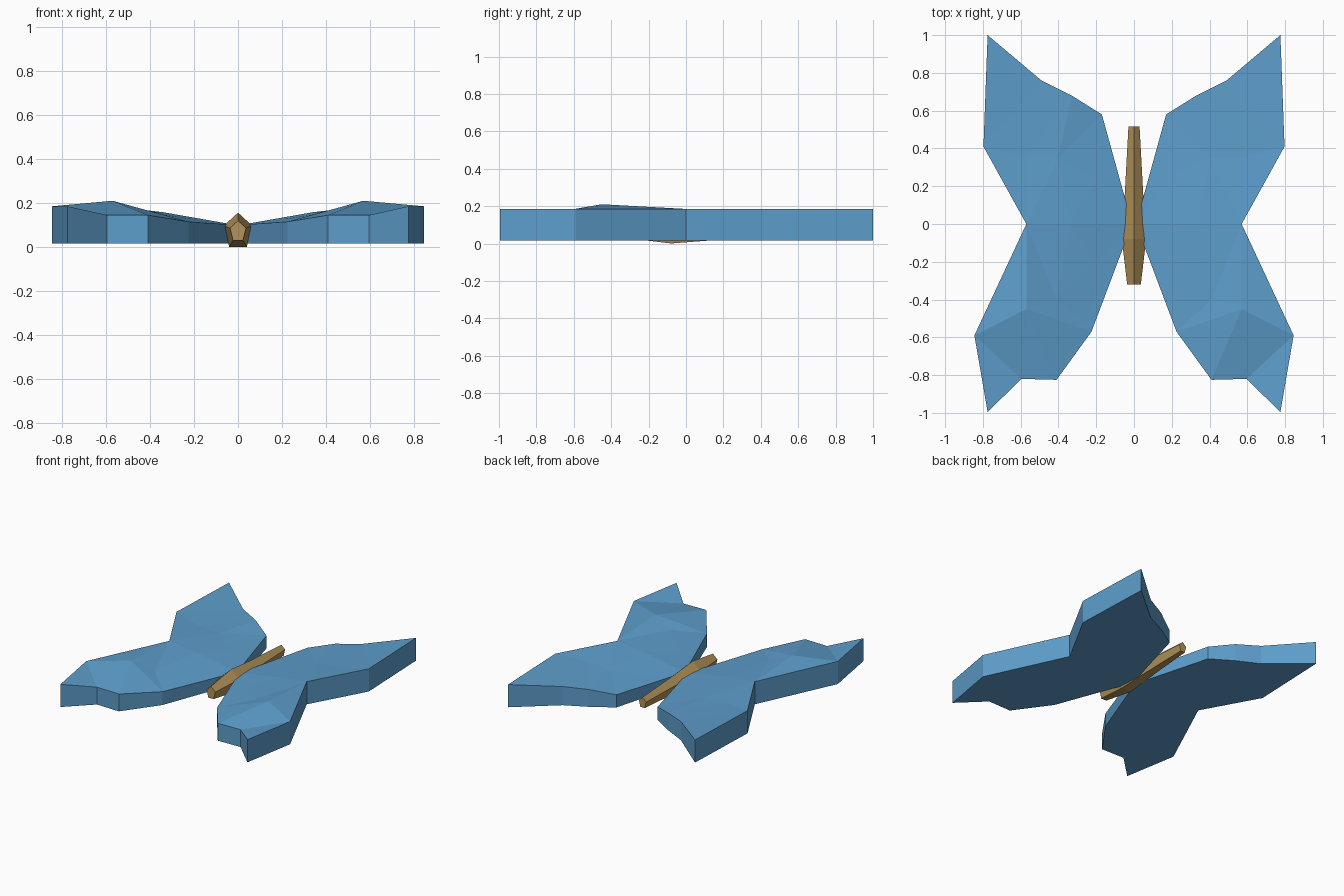
import bpy, bmesh, math
from mathutils import Vector
from mathutils.geometry import delaunay_2d_cdt

if "Cube" in bpy.data.objects:
    bpy.data.objects.remove(bpy.data.objects["Cube"])


def material(name, color):
    m = bpy.data.materials.new(name)
    m.diffuse_color = (*color, 1)
    m.use_nodes = True
    m.node_tree.nodes["Principled BSDF"].inputs["Base Color"].default_value = m.diffuse_color
    return m


def finish(bm, name, mat):
    bmesh.ops.recalc_face_normals(bm, faces=bm.faces)
    mesh = bpy.data.meshes.new(name)
    bm.to_mesh(mesh)
    bm.free()
    mesh.materials.append(mat)
    ob = bpy.data.objects.new(name, mesh)
    bpy.context.collection.objects.link(ob)
    return ob


BASE = 0.015
# wing outline and raised inner points, each with its top height
OUTLINE = [(0.01, 0, 0.10), (0.17, 0.58, 0.11), (0.33, 0.68, 0.145), (0.49, 0.76, 0.155),
           (0.775, 1.0, 0.185), (0.797, 0.41, 0.185), (0.57, 0, 0.185),
           (0.845, -0.59, 0.185), (0.775, -0.995, 0.185), (0.595, -0.82, 0.145),
           (0.41, -0.825, 0.145), (0.225, -0.57, 0.115)]
INNER = [(0.57, -0.45, 0.21), (0.41, -0.40, 0.158), (0.34, 0, 0.158), (0.20, -0.2, 0.125),
         (0.20, 0.25, 0.125), (0.40, 0.35, 0.155), (0.57, 0.35, 0.165)]


def wing(name, side, mat):
    pts = OUTLINE + INNER
    n = len(OUTLINE)
    # triangulated top sheet inside the outline
    tris = delaunay_2d_cdt([Vector(p[:2]) for p in pts],
                           [(i, (i + 1) % n) for i in range(n)],
                           [list(range(n))], 1, 1e-5)
    bm = bmesh.new()
    top = []
    for co, src in zip(tris[0], tris[3]):
        top.append(bm.verts.new((side * co.x, co.y, pts[src[0]][2])))
    for f in tris[2]:
        bm.faces.new([top[i] for i in f])
    # vertical rim and flat underside
    rim = [next(v for v, s in zip(top, tris[3]) if i in s) for i in range(n)]
    low = [bm.verts.new((v.co.x, v.co.y, BASE)) for v in rim]
    for i in range(n):
        j = (i + 1) % n
        bm.faces.new((rim[i], rim[j], low[j], low[i]))
    bm.faces.new(low)
    return finish(bm, name, mat)


blue = material("wing_blue", (0.11, 0.34, 0.60))
gold = material("body_gold", (0.45, 0.29, 0.10))
wing("right_wing", 1, blue)
wing("left_wing", -1, blue)

# five-sided body, lofted along y: (y, half width, half height)
bm = bmesh.new()
rings = []
for y, rx, rz in [(-0.32, 0.038, 0.05), (-0.08, 0.068, 0.086),
                  (0.13, 0.053, 0.066), (0.515, 0.031, 0.042)]:
    rings.append([bm.verts.new((rx * math.sin(a), y, 0.07 + rz * math.cos(a)))
                  for a in (k * math.tau / 5 for k in range(5))])
for a, b in zip(rings, rings[1:]):
    for i in range(5):
        j = (i + 1) % 5
        bm.faces.new((a[i], a[j], b[j], b[i]))
bm.faces.new(rings[0])
bm.faces.new(rings[-1])
finish(bm, "body", gold)
